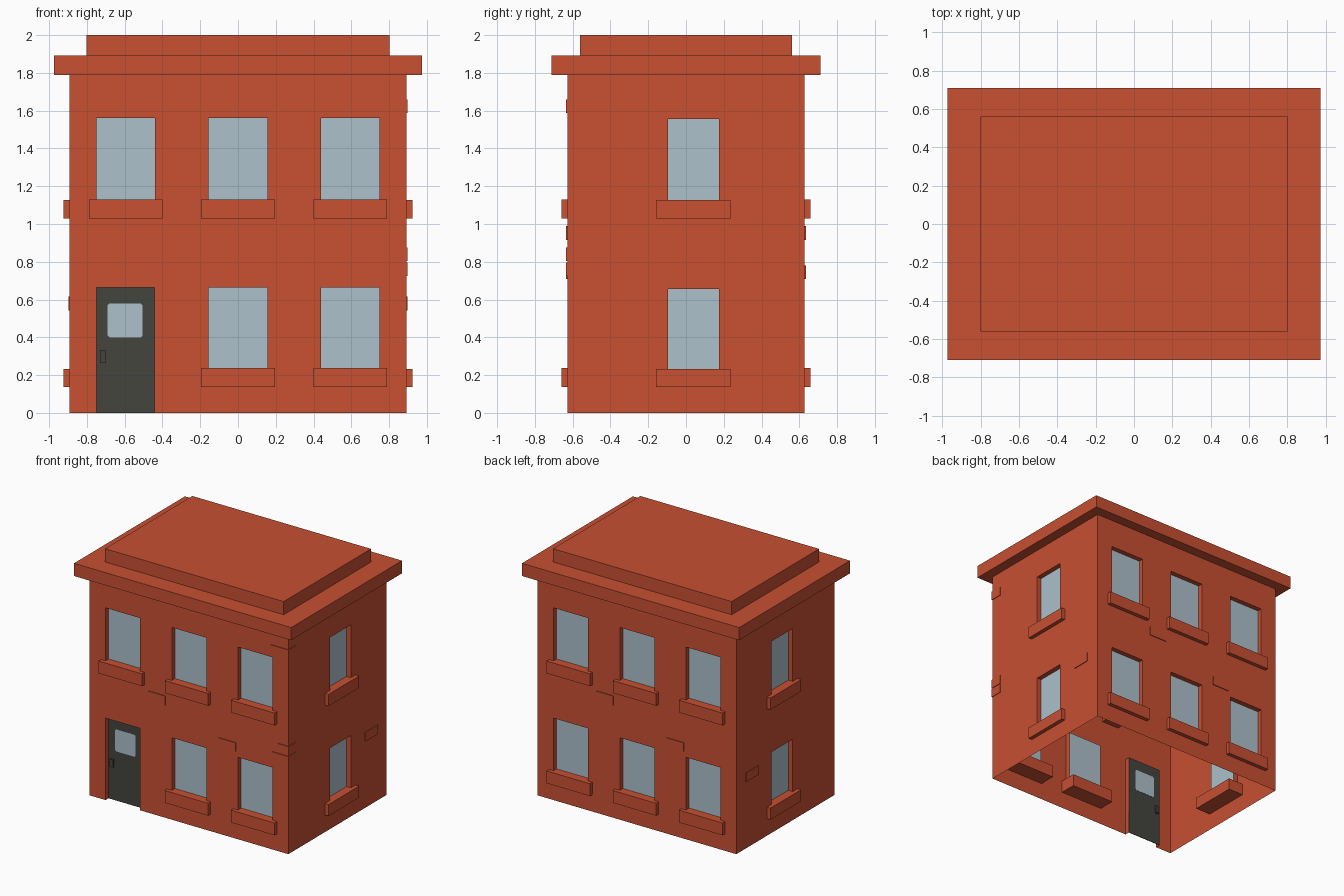
import bpy, bmesh, math
from mathutils import Matrix, Vector

if "Cube" in bpy.data.objects:
    bpy.data.objects.remove(bpy.data.objects["Cube"])

HX, HY, TOP = 0.892, 0.628, 1.79      # wall half sizes and height
INSET = 0.04                          # window recess


def material(name, rgb):
    m = bpy.data.materials.new(name)
    m.diffuse_color = (*rgb, 1)
    m.use_nodes = True
    m.node_tree.nodes["Principled BSDF"].inputs["Base Color"].default_value = m.diffuse_color
    return m


BRICK = material("brick_red", (0.578, 0.080, 0.032))
GLASS = material("pale_blue_glass", (0.418, 0.533, 0.597))
DOOR = material("dark_door", (0.058, 0.058, 0.048))


def finish(name, bm, mat, angle=0):
    bm.transform(Matrix.Rotation(angle, 4, 'Z'))
    me = bpy.data.meshes.new(name)
    bm.to_mesh(me)
    bm.free()
    me.materials.append(mat)
    ob = bpy.data.objects.new(name, me)
    bpy.context.collection.objects.link(ob)
    return ob


def quad(bm, *pts):
    bm.faces.new([bm.verts.new(p) for p in pts])


def box(bm, x0, x1, y0, y1, z0, z1):
    mat = Matrix.Translation(((x0 + x1) / 2, (y0 + y1) / 2, (z0 + z1) / 2))
    mat = mat @ Matrix.Diagonal((x1 - x0, y1 - y0, z1 - z0, 1))
    bmesh.ops.create_cube(bm, size=1, matrix=mat)


def wall(name, angle, half, dist, holes):
    """Thin wall facing -y at y=-dist with recessed openings, then turned about z."""
    bm = bmesh.new()
    us = sorted({-half, half, *(h[0] for h in holes), *(h[1] for h in holes)})
    zs = sorted({0, TOP, *(h[2] for h in holes), *(h[3] for h in holes)})
    y, yi = -dist, -dist + INSET
    for a, b in zip(us, us[1:]):
        for c, d in zip(zs, zs[1:]):
            u, z = (a + b) / 2, (c + d) / 2
            if not any(h[0] < u < h[1] and h[2] < z < h[3] for h in holes):
                quad(bm, (a, y, c), (b, y, c), (b, y, d), (a, y, d))
    # reveals around each opening
    for a, b, c, d in holes:
        quad(bm, (a, y, c), (a, yi, c), (a, yi, d), (a, y, d))
        quad(bm, (b, yi, c), (b, y, c), (b, y, d), (b, yi, d))
        quad(bm, (a, yi, d), (b, yi, d), (b, y, d), (a, y, d))
        if c > 0:
            quad(bm, (a, y, c), (b, y, c), (b, yi, c), (a, yi, c))
    bmesh.ops.remove_doubles(bm, verts=bm.verts, dist=1e-5)
    finish(name + "_wall", bm, BRICK, angle)


def facade(name, angle, half, dist, windows, sills, bricks, door=None):
    wall(name, angle, half, dist, windows + ([door] if door else []))
    # glass panes
    bm = bmesh.new()
    yi = -dist + INSET
    for a, b, c, d in windows:
        quad(bm, (a, yi, c), (b, yi, c), (b, yi, d), (a, yi, d))
    finish(name + "_window_panes", bm, GLASS, angle)
    # sills run through the wall
    bm = bmesh.new()
    for a, b, c, d in sills:
        box(bm, a, b, -dist - 0.032, -dist + 0.135, c, d)
    finish(name + "_sills", bm, BRICK, angle)
    # loose bricks standing slightly proud
    bm = bmesh.new()
    for a, b, c, d in bricks:
        box(bm, a, b, -dist - 0.006, -dist + 0.095, c, d)
    finish(name + "_bricks", bm, BRICK, angle)


# Long facades: three bays on two floors
def bays(half, z0, z1, centres=(-0.595, 0, 0.595)):
    return [(c - half, c + half, z0, z1) for c in centres]


upper, lower = bays(0.155, 1.127, 1.56), bays(0.155, 0.237, 0.665)
up_sill, low_sill = bays(0.195, 1.03, 1.13), bays(0.195, 0.138, 0.238)
bricks = [(-0.365, -0.21, 0.915, 0.99), (0.265, 0.42, 0.708, 0.78)]
corner = [(0.74, 0.897, 0.725, 0.795), (0.80, 0.897, 0.803, 0.876), (0.74, 0.897, 1.587, 1.66)]
door = (-0.75, -0.442, 0, 0.665)

facade("front", 0, HX, HY, upper + lower[1:], up_sill + low_sill[1:], bricks + corner, door)
facade("back", math.pi, HX, HY, upper + lower, up_sill + low_sill, bricks)

# Short sides, mirrored in x
for name, s in (("right", 1), ("left", -1)):
    def span(a, b, c, d):
        return (min(s * a, s * b), max(s * a, s * b), c, d)
    facade(name, s * math.pi / 2, HY, HX,
           [span(-0.095, 0.175, 1.122, 1.555), span(-0.095, 0.175, 0.23, 0.657)],
           [span(-0.158, 0.235, 1.03, 1.126), span(-0.158, 0.235, 0.138, 0.232)],
           [span(0.352, 0.508, 0.542, 0.615)])

# Door leaf
yd = -HY + INSET
bm = bmesh.new()
box(bm, door[0], door[1], yd - 0.002, yd + 0.002, 0, door[3])
finish("door", bm, DOOR)

# Door window with clipped corners, seen from both sides
bm = bmesh.new()
a, b, c, d, k = -0.69, -0.505, 0.40, 0.58, 0.01
outline = [(a + k, c), (b - k, c), (b, c + k), (b, d - k), (b - k, d), (a + k, d), (a, d - k), (a, c + k)]
face = bm.faces.new([bm.verts.new((x, yd - 0.004, z)) for x, z in outline])
geom = bmesh.ops.extrude_face_region(bm, geom=[face], use_keep_orig=True)["geom"]
bmesh.ops.translate(bm, verts=[g for g in geom if isinstance(g, bmesh.types.BMVert)], vec=Vector((0, 0.008, 0)))
bmesh.ops.recalc_face_normals(bm, faces=bm.faces)
finish("door_window", bm, GLASS)

# Door handle
bm = bmesh.new()
box(bm, -0.73, -0.70, yd - 0.018, yd + 0.018, 0.268, 0.33)
finish("door_handle", bm, DOOR)

# Cornice and roof slab
bm = bmesh.new()
box(bm, -0.975, 0.975, -0.711, 0.711, TOP, 1.893)
finish("cornice", bm, BRICK)
bm = bmesh.new()
box(bm, -0.802, 0.802, -0.56, 0.56, 1.893, 2.0)
finish("roof_slab", bm, BRICK)
